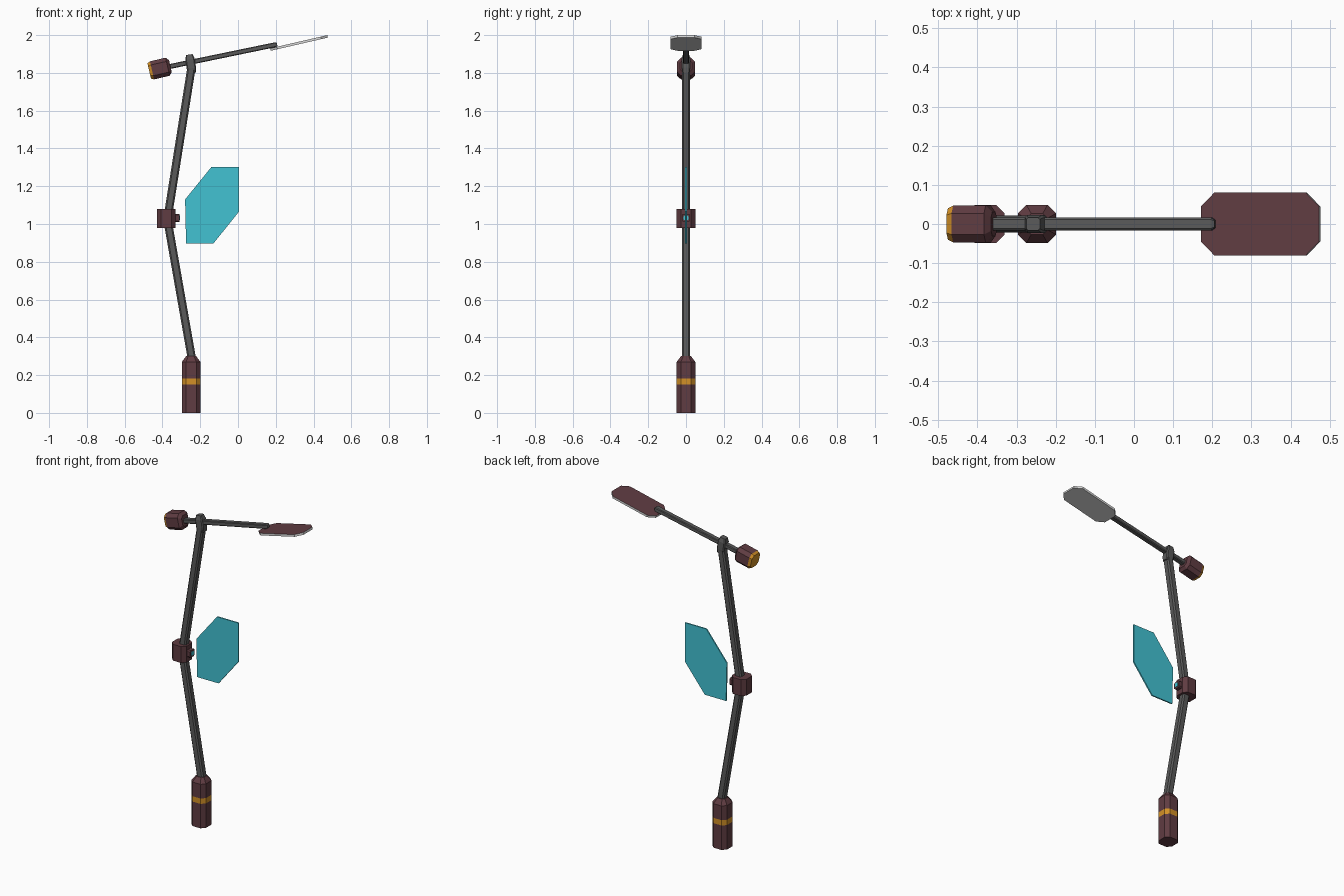
import bpy, bmesh
from mathutils import Vector

cube = bpy.data.objects.get("Cube")
if cube:
    bpy.data.objects.remove(cube)


def material(name, r, g, b):
    m = bpy.data.materials.new(name)
    m.use_nodes = True
    m.diffuse_color = (r, g, b, 1)
    m.node_tree.nodes["Principled BSDF"].inputs["Base Color"].default_value = (r, g, b, 1)
    return m


maroon = material("maroon", 0.115, 0.045, 0.054)
grey = material("dark grey", 0.10, 0.10, 0.10)
gold = material("gold", 0.65, 0.28, 0.02)
cyan = material("cyan", 0.054, 0.54, 0.65)
white = material("pale grey", 0.68, 0.68, 0.68)


def finish(bm, name, mats):
    bmesh.ops.recalc_face_normals(bm, faces=bm.faces)
    mesh = bpy.data.meshes.new(name)
    bm.to_mesh(mesh)
    bm.free()
    for m in mats:
        mesh.materials.append(m)
    obj = bpy.data.objects.new(name, mesh)
    bpy.context.collection.objects.link(obj)
    return obj


def octagon(hx, hy, c):
    return [(hx, hy - c), (hx - c, hy), (c - hx, hy), (-hx, hy - c),
            (-hx, c - hy), (c - hx, -hy), (hx - c, -hy), (hx, c - hy)]


def prism(name, start, end, outline, mats, sections=((0, 1), (1, 1)), bands=(0,), caps=(0, 0)):
    """Chamfered bar between two (x, z) points; sections are (fraction, scale)."""
    p, q = (Vector((x, 0, z)) for x, z in (start, end))
    v = Vector((0, 1, 0))
    u = v.cross((q - p).normalized())
    bm = bmesh.new()
    rings = [[bm.verts.new(p.lerp(q, t) + (u * a + v * b) * s) for a, b in outline]
             for t, s in sections]
    n = len(outline)
    for k, (lo, hi) in enumerate(zip(rings, rings[1:])):
        for i in range(n):
            j = (i + 1) % n
            bm.faces.new((lo[i], lo[j], hi[j], hi[i])).material_index = bands[k]
    for ring, index in zip((rings[0], rings[-1]), caps):
        bm.faces.new(ring).material_index = index
    return finish(bm, name, mats)


thick = octagon(0.049, 0.049, 0.022)
tube = octagon(0.022, 0.022, 0.008)

# Base with painted band and tapered top
prism("base", (-0.248, 0), (-0.248, 0.30), thick, [maroon, gold],
      ((0, 1), (0.5, 1), (0.61, 1), (0.9, 1), (1, 0.55)), (0, 1, 0, 0))

# Bent pole, elbow and top bracket
prism("lower_pole", (-0.243, 0.28), (-0.373, 1.02), tube, [grey])
prism("upper_pole", (-0.373, 1.03), (-0.246, 1.83), tube, [grey])
prism("elbow_block", (-0.38, 0.98), (-0.38, 1.08), thick, [maroon])
prism("top_bracket", (-0.243, 1.80), (-0.258, 1.897), octagon(0.025, 0.023, 0.006),
      [grey], ((0, 0.85), (0.25, 1), (0.75, 1), (1, 0.7)), (0, 0, 0))

# Emitter on the elbow
emitter = octagon(0.022, 0.022, 0.007)
prism("emitter", (-0.335, 1.032), (-0.31, 1.032), emitter, [maroon])
prism("emitter_lens", (-0.311, 1.032), (-0.307, 1.032), octagon(0.012, 0.012, 0.004), [cyan])

# Floating display panel
bm = bmesh.new()
shape = [(-0.14, 1.303), (0.005, 1.303), (0.005, 1.065),
         (-0.13, 0.897), (-0.275, 0.897), (-0.28, 1.13)]
face = bm.faces.new([bm.verts.new((x, -0.004, z)) for x, z in shape])
extruded = bmesh.ops.extrude_face_region(bm, geom=[face], use_keep_orig=True)
bmesh.ops.translate(bm, vec=(0, 0.008, 0),
                    verts=[g for g in extruded["geom"] if isinstance(g, bmesh.types.BMVert)])
finish(bm, "display_panel", [cyan])

# Lamp arm with counterweight
prism("lamp_arm", (-0.38, 1.830), (0.207, 1.951), octagon(0.013, 0.016, 0.004), [grey],
      ((0, 1), (0.985, 1), (1, 0.65)), (0, 0))
prism("counterweight", (-0.470, 1.810), (-0.358, 1.836), octagon(0.049, 0.047, 0.02),
      [maroon, gold], ((0, 0.85), (0.13, 1), (0.87, 1), (1, 0.65)), (1, 0, 0), (1, 0))

# Lamp head with a coloured top face
prism("lamp_head", (0.325, 1.952), (0.322, 1.965), octagon(0.155, 0.081, 0.036),
      [maroon, white], bands=(1,), caps=(1, 0))
